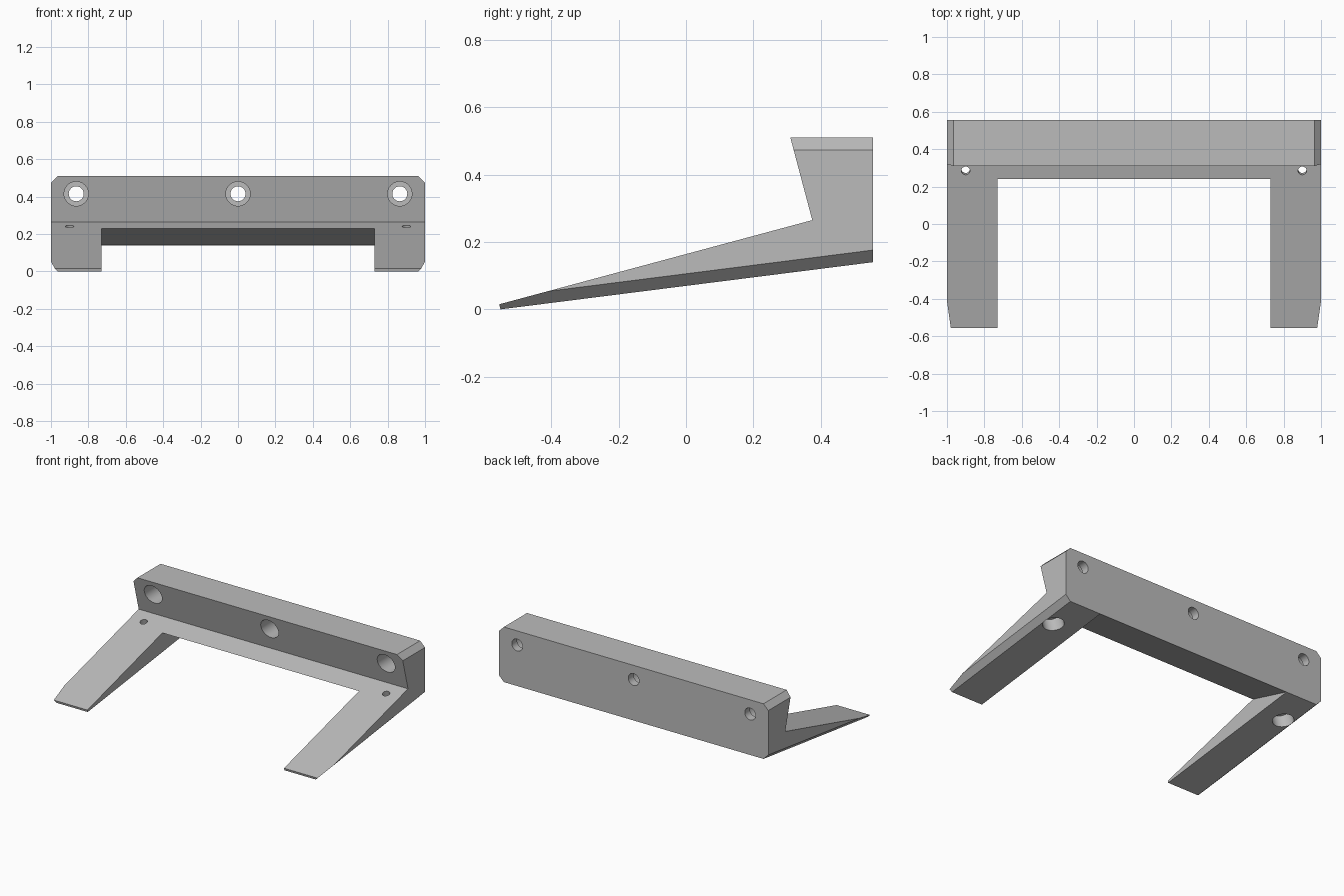
import bpy, bmesh
from mathutils import Vector

cube = bpy.data.objects.get("Cube")
if cube:
    bpy.data.objects.remove(cube, do_unlink=True)

GREY = (0.5, 0.5, 0.5, 1.0)
mat = bpy.data.materials.new("plain grey")
mat.use_nodes = True
mat.diffuse_color = GREY
mat.node_tree.nodes["Principled BSDF"].inputs["Base Color"].default_value = GREY

CHAMFER = 0.036
BACK, BACK_BOTTOM, SLOPE = 0.555, 0.14, 0.1267   # underside rises to the back


def add_object(name, bm):
    bmesh.ops.recalc_face_normals(bm, faces=bm.faces)
    mesh = bpy.data.meshes.new(name)
    bm.to_mesh(mesh)
    bm.free()
    mesh.materials.append(mat)
    obj = bpy.data.objects.new(name, mesh)
    bpy.context.collection.objects.link(obj)
    return obj


def prism(profile, half_width):
    """Extrude a (y, z) profile along x."""
    bm = bmesh.new()
    face = bm.faces.new([bm.verts.new((-half_width, y, z)) for y, z in profile])
    geom = bmesh.ops.extrude_face_region(bm, geom=[face])["geom"]
    verts = [g for g in geom if isinstance(g, bmesh.types.BMVert)]
    bmesh.ops.translate(bm, verts=verts, vec=(2 * half_width, 0, 0))
    return bm


def slice_off(bm, point, normal):
    """Cut away the outer side of a plane and close the gap."""
    geom = bm.verts[:] + bm.edges[:] + bm.faces[:]
    cut = bmesh.ops.bisect_plane(bm, geom=geom, plane_co=point, plane_no=normal,
                                 clear_outer=True)["geom_cut"]
    bmesh.ops.contextual_create(bm, geom=[g for g in cut if isinstance(g, bmesh.types.BMEdge)])


def cylinder(name, start, end, radius):
    start, end = Vector(start), Vector(end)
    axis = end - start
    bm = bmesh.new()
    bmesh.ops.create_cone(bm, cap_ends=True, segments=48, radius1=radius,
                          radius2=radius, depth=axis.length)
    bmesh.ops.rotate(bm, verts=bm.verts,
                     matrix=Vector((0, 0, 1)).rotation_difference(axis).to_matrix())
    bmesh.ops.translate(bm, verts=bm.verts, vec=(start + end) / 2)
    return add_object(name, bm)


def cut(target, cutter):
    cutter.hide_render = True
    mod = target.modifiers.new("cut", 'BOOLEAN')
    mod.operation, mod.solver, mod.object = 'DIFFERENCE', 'EXACT', cutter
    bpy.context.view_layer.objects.active = target
    bpy.ops.object.modifier_apply(modifier=mod.name)
    bpy.data.objects.remove(cutter, do_unlink=True)


# Wedge legs and upright bar in one profile
body = prism([(-0.551, 0), (-0.555, 0.015), (0.375, 0.265), (0.31, 0.51),
              (BACK, 0.51), (BACK, BACK_BOTTOM)], 1)

# Long outer chamfers along the top and the sloping underside
for side in (-1, 1):
    edge = side * (1 - CHAMFER)
    slice_off(body, (edge, 0, 0.51), (side, 0, 1))
    slice_off(body, (edge, BACK, BACK_BOTTOM), (side, SLOPE, -1))
bracket = add_object("bracket", body)

# Gap between the legs, undercutting the bar up to its back edge
cut(bracket, add_object("leg_gap", prism(
    [(0.24, 0.229), (BACK - 0.001, BACK_BOTTOM + 0.001), (BACK - 0.001, -0.2),
     (-0.7, -0.2), (-0.7, 0.5), (0.24, 0.5)], 0.73)))

# Counterbored holes through the upright bar
for x in (-0.865, 0, 0.865):
    cut(bracket, cylinder("bar_hole", (x, 0.2, 0.415), (x, 0.7, 0.415), 0.04))
    cut(bracket, cylinder("bar_counterbore", (x, 0.2, 0.415), (x, 0.5, 0.415), 0.065))

# Holes square to the legs' top slope, counterbored from below
normal = Vector((0, -0.25, 0.93)).normalized()
for x in (-0.9, 0.9):
    top = Vector((x, 0.285, 0.241))
    cut(bracket, cylinder("leg_hole", top - normal * 0.3, top + normal * 0.1, 0.023))
    cut(bracket, cylinder("leg_counterbore", top - normal * 0.3, top - normal * 0.04, 0.065))

# Smooth hole walls, crisp edges
bpy.ops.object.select_all(action='DESELECT')
bracket.select_set(True)
bpy.context.view_layer.objects.active = bracket
bpy.ops.object.shade_smooth_by_angle(angle=0.5)
